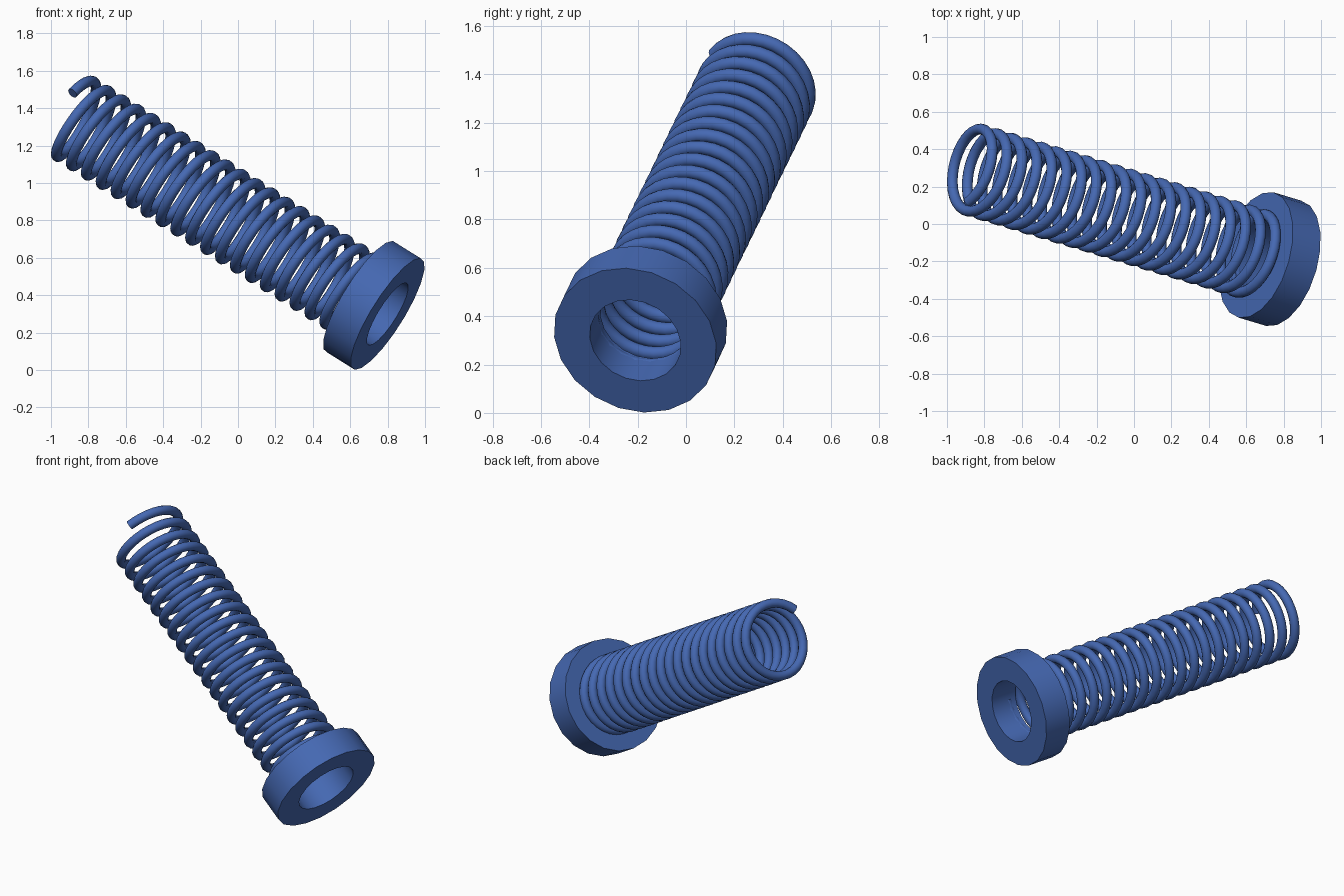
import bpy, bmesh, math
from mathutils import Vector, Matrix

if "Cube" in bpy.data.objects:
    bpy.data.objects.remove(bpy.data.objects["Cube"])

# Tilted frame: local z runs along the spring axis, local x points at the free wire end
axis = Vector((-0.822, 0.248, 0.513)).normalized()
end_dir = Vector((0.08, -0.84, 0.534))
end_dir = (end_dir - axis * end_dir.dot(axis)).normalized()
side_dir = axis.cross(end_dir)
frame = Matrix((end_dir, side_dir, axis)).transposed().to_4x4()
frame.translation = Vector((0.80, -0.21, 0.30))

blue = bpy.data.materials.new("blue")
blue.diffuse_color = (0.06, 0.14, 0.45, 1)
blue.use_nodes = True
blue.node_tree.nodes["Principled BSDF"].inputs["Base Color"].default_value = blue.diffuse_color


def finish(obj):
    obj.data.materials.append(blue)
    bpy.ops.object.select_all(action='DESELECT')
    obj.select_set(True)
    bpy.context.view_layer.objects.active = obj
    if obj.type == 'CURVE':
        bpy.ops.object.convert(target='MESH')
        obj = bpy.context.view_layer.objects.active
    bpy.ops.object.shade_smooth_by_angle(angle=math.radians(35))
    obj.matrix_world = frame


# Collar: rectangular section revolved round the axis
SIDES, OUTER, INNER, THICK = 20, 0.348, 0.195, 0.18
bm = bmesh.new()
section = [(INNER, 0), (OUTER, 0), (OUTER, THICK), (INNER, THICK)]
rings = []
for i in range(SIDES):
    a = 2 * math.pi * i / SIDES
    rings.append([bm.verts.new((r * math.cos(a), r * math.sin(a), z)) for r, z in section])
for i in range(SIDES):
    p, q = rings[i], rings[(i + 1) % SIDES]
    for k in range(4):
        m = (k + 1) % 4
        bm.faces.new((p[k], q[k], q[m], p[m]))
bmesh.ops.recalc_face_normals(bm, faces=bm.faces)
mesh = bpy.data.meshes.new("collar")
bm.to_mesh(mesh)
bm.free()
collar = bpy.data.objects.new("collar", mesh)
bpy.context.collection.objects.link(collar)
finish(collar)

# Coil spring: round wire along a helix from the free end down into the collar
TURNS, STEPS, RADIUS, WIRE = 20, 32, 0.221, 0.029
TOP, PITCH = 2.072, 0.097
curve = bpy.data.curves.new("coil_spring", 'CURVE')
curve.dimensions = '3D'
curve.bevel_depth = WIRE
curve.bevel_resolution = 4
curve.use_fill_caps = True
spline = curve.splines.new('POLY')
count = TURNS * STEPS + 1
spline.points.add(count - 1)
for i in range(count):
    t = i / STEPS
    a = 2 * math.pi * t
    spline.points[i].co = (RADIUS * math.cos(a), RADIUS * math.sin(a), TOP - PITCH * t, 1)
spring = bpy.data.objects.new("coil_spring", curve)
bpy.context.collection.objects.link(spring)
finish(spring)
